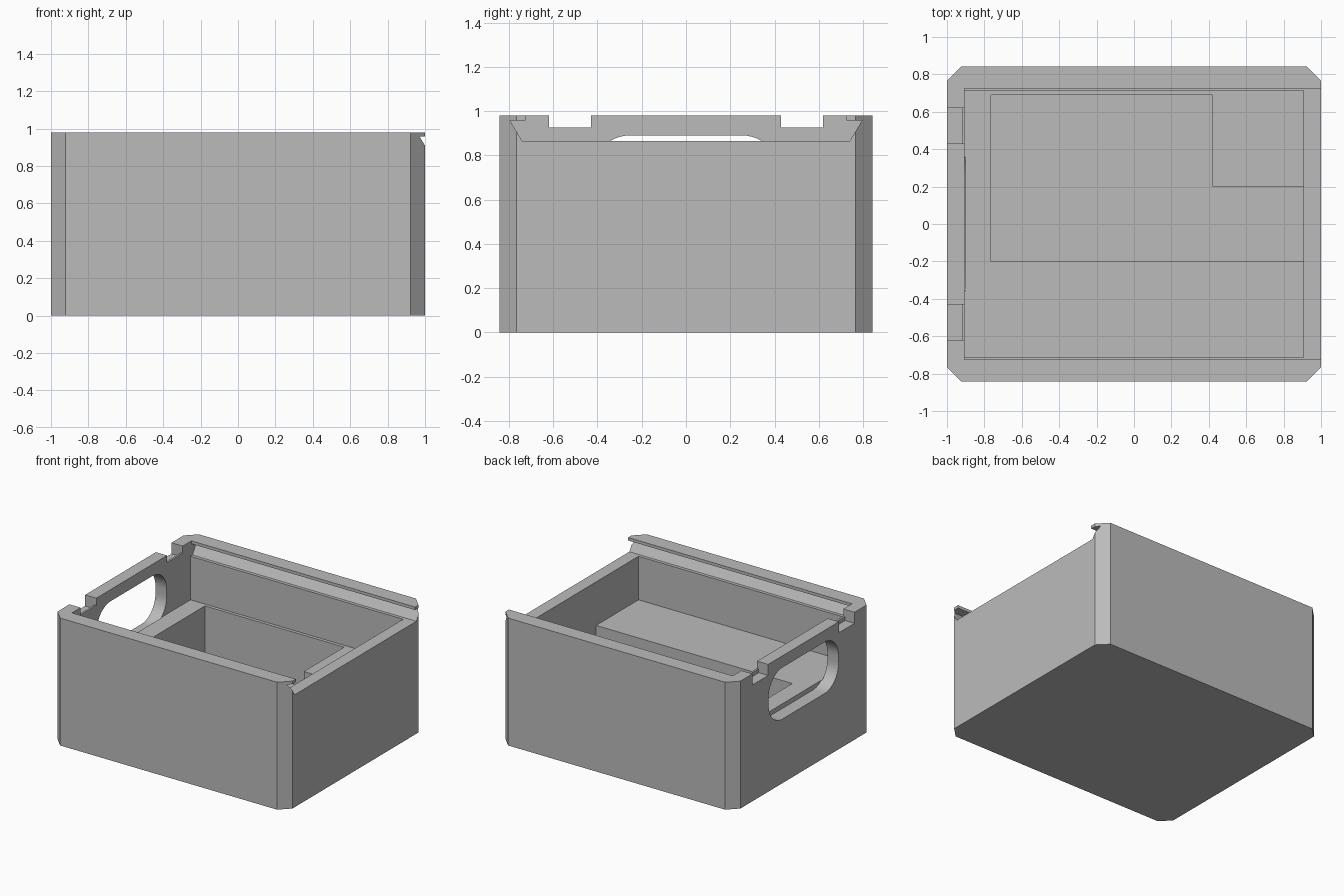
import bpy, bmesh, math
from mathutils import Matrix

cube = bpy.data.objects.get("Cube")
if cube:
    bpy.data.objects.remove(cube, do_unlink=True)

grey = bpy.data.materials.new("light grey plastic")
grey.use_nodes = True
COLOR = (0.5, 0.5, 0.5, 1)
grey.diffuse_color = COLOR
grey.node_tree.nodes["Principled BSDF"].inputs["Base Color"].default_value = COLOR

# Maps profile points (u, v) and extrusion depth onto world axes
ALONG_Z = Matrix.Identity(4)
ALONG_X = Matrix(((0, 0, 1, 0), (1, 0, 0, 0), (0, 1, 0, 0), (0, 0, 0, 1)))


def prism(name, profile, low, high, axes):
    """Extrude a 2D profile from low to high along the chosen axis."""
    bm = bmesh.new()
    face = bm.faces.new([bm.verts.new((u, v, low)) for u, v in profile])
    top = bmesh.ops.extrude_face_region(bm, geom=[face])["geom"]
    verts = [g for g in top if isinstance(g, bmesh.types.BMVert)]
    bmesh.ops.translate(bm, verts=verts, vec=(0, 0, high - low))
    bm.transform(axes)
    bmesh.ops.recalc_face_normals(bm, faces=bm.faces)
    mesh = bpy.data.meshes.new(name)
    bm.to_mesh(mesh)
    bm.free()
    mesh.materials.append(grey)
    obj = bpy.data.objects.new(name, mesh)
    bpy.context.collection.objects.link(obj)
    return obj


def rect(u0, u1, v0, v1):
    return [(u0, v0), (u1, v0), (u1, v1), (u0, v1)]


def rounded(cu, cv, half_u, half_v, radius, steps=12):
    """Rectangle with rounded corners; a circle when radius equals both halves."""
    points = []
    for corner, (su, sv) in enumerate(((1, 1), (-1, 1), (-1, -1), (1, -1))):
        for i in range(steps + 1):
            a = math.pi / 2 * (corner + i / steps)
            p = (cu + su * (half_u - radius) + radius * math.cos(a),
                 cv + sv * (half_v - radius) + radius * math.sin(a))
            if not points or math.dist(p, points[-1]) > 1e-4:
                points.append(p)
    if math.dist(points[0], points[-1]) < 1e-4:
        points.pop()
    return points


def cut(body, cutter):
    """Subtract a cutter from the body and discard it."""
    mod = body.modifiers.new("cut", "BOOLEAN")
    mod.operation = "DIFFERENCE"
    mod.solver = "EXACT"
    mod.object = cutter
    bpy.context.view_layer.objects.active = body
    bpy.ops.object.modifier_apply(modifier=mod.name)
    bpy.data.objects.remove(cutter, do_unlink=True)


# Box body with chamfered upright corners
X, Y, C, HEIGHT = 1, 0.843, 0.077, 0.98
outline = [(X - C, -Y), (X, C - Y), (X, Y - C), (X - C, Y),
           (C - X, Y), (-X, Y - C), (-X, C - Y), (C - X, -Y)]
box = prism("box_body", outline, 0, HEIGHT, ALONG_Z)

# Main cavity down to the inner ledge
IN_X, IN_Y, LEDGE, FLOOR = 0.905, 0.715, 0.53, 0.13
cut(box, prism("cavity", rect(-IN_X, IN_X, -IN_Y, IN_Y), LEDGE, 0.9, ALONG_Z))

# Sliding lid channel, undercut at both sides and open at one end
half = [(0.74, 0.865), (0.795, 0.957), (0.725, 0.957), (0.725, 1.1)]
channel = half + [(-u, v) for u, v in reversed(half)]
cut(box, prism("lid_channel", channel, -IN_X, 1.1, ALONG_X))

# L-shaped deep pocket in the ledge
pocket = [(-0.765, -0.2), (IN_X, -0.2), (IN_X, 0.2), (0.42, 0.2), (0.42, 0.69), (-0.765, 0.69)]
cut(box, prism("pocket", pocket, FLOOR, 0.6, ALONG_Z))

# Round cable hole and rounded window in the end walls
cut(box, prism("cable_hole", rounded(0, 0.337, 0.14, 0.14, 0.14), 0.85, 1.1, ALONG_X))
cut(box, prism("window", rounded(0, 0.692, 0.425, 0.198, 0.17), -1.1, -0.9, ALONG_X))

# Stepped latch notches in the end wall
for side in (-1, 1):
    a, b = sorted((side * 0.43, side * 0.62))
    cut(box, prism("notch", rect(-1.1, -0.85, a, b), 0.925, 1.1, ALONG_Z))
    cut(box, prism("notch_step", rect(-1.1, -0.92, a, b), 0.895, 1.1, ALONG_Z))

bpy.ops.object.select_all(action="DESELECT")
box.select_set(True)
bpy.context.view_layer.objects.active = box
bpy.ops.object.shade_smooth_by_angle(angle=math.radians(25))
